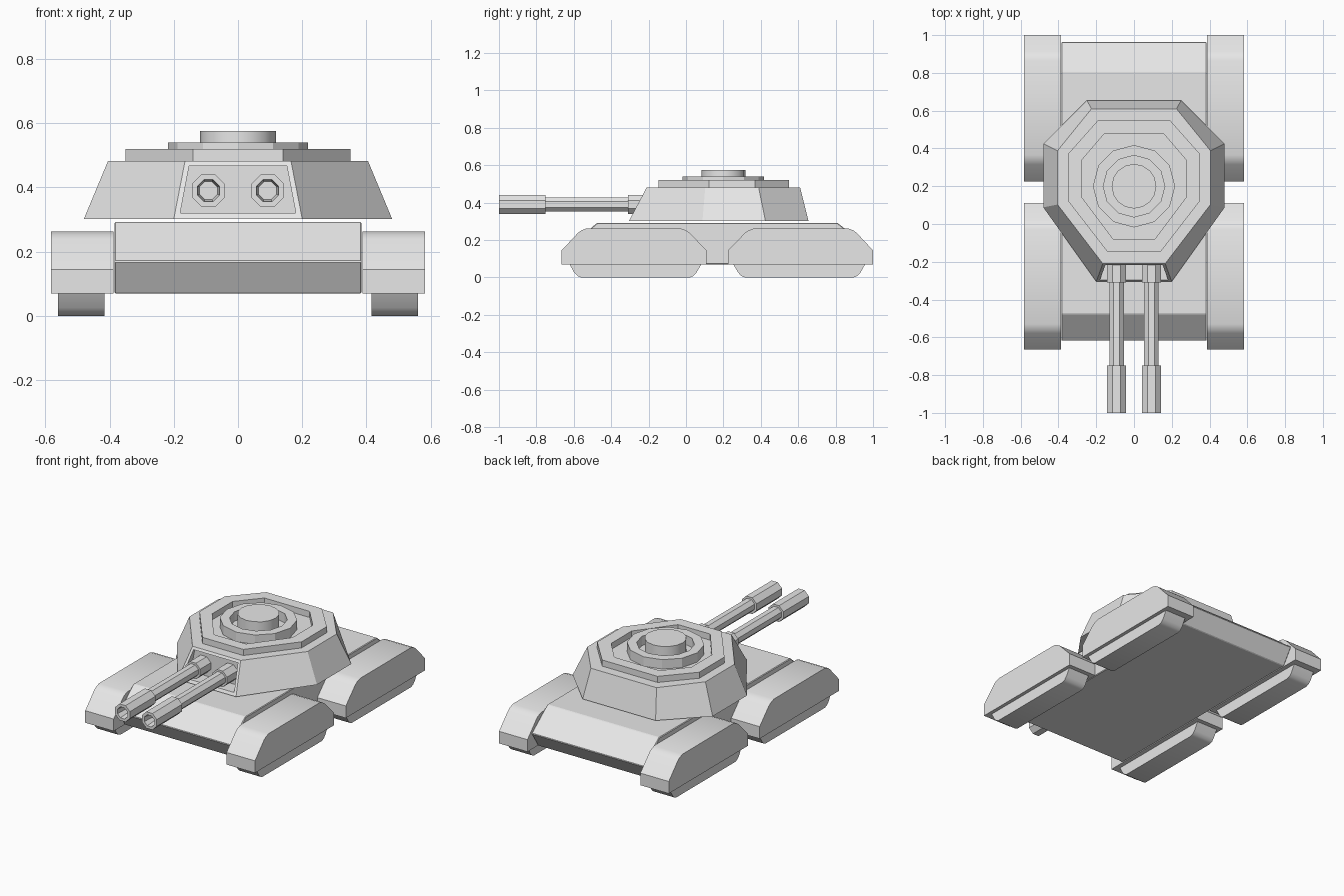
import bpy, bmesh, math

if "Cube" in bpy.data.objects:
    bpy.data.objects.remove(bpy.data.objects["Cube"])

paint = bpy.data.materials.new("light_grey")
paint.diffuse_color = (0.8, 0.8, 0.8, 1)
paint.use_nodes = True
paint.node_tree.nodes["Principled BSDF"].inputs["Base Color"].default_value = paint.diffuse_color


def finish(name, bm, smooth=0):
    bmesh.ops.recalc_face_normals(bm, faces=bm.faces[:])
    me = bpy.data.meshes.new(name)
    bm.to_mesh(me)
    bm.free()
    me.materials.append(paint)
    ob = bpy.data.objects.new(name, me)
    bpy.context.collection.objects.link(ob)
    if smooth:
        bpy.ops.object.select_all(action='DESELECT')
        ob.select_set(True)
        bpy.context.view_layer.objects.active = ob
        bpy.ops.object.shade_smooth_by_angle(angle=math.radians(smooth))
    return ob


def loft(name, rings, closed=False, smooth=0):
    """Skin matching point rings; cap the ends, or join last to first."""
    bm = bmesh.new()
    vs = [[bm.verts.new(p) for p in r] for r in rings]
    n = len(vs[0])
    pairs = list(zip(vs, vs[1:]))
    if closed:
        pairs.append((vs[-1], vs[0]))
    else:
        bm.faces.new(vs[0])
        bm.faces.new(vs[-1])
    for a, b in pairs:
        for i in range(n):
            j = (i + 1) % n
            bm.faces.new((a[i], a[j], b[j], b[i]))
    return finish(name, bm, smooth)


def side_prism(name, profile, x0, x1, smooth=0):
    return loft(name, [[(x, y, z) for y, z in profile] for x in (x0, x1)], smooth=smooth)


def bevel(ob, width):
    m = ob.modifiers.new("soft_edges", 'BEVEL')
    m.width, m.segments = width, 1


def octagon(z, xf, yf, xs, y1, y2, xb, yb):
    """Turret outline: front corners, side corners, back corners."""
    right = [(xf, yf), (xs, y1), (xs, y2), (xb, yb)]
    return [(x, y, z) for x, y in right] + [(-x, y, z) for x, y in reversed(right)]


def circle_z(z, r, n, cy=0.2):
    return [(r * math.cos(math.tau * i / n), cy + r * math.sin(math.tau * i / n), z)
            for i in range(n)]


def circle_y(y, r, cx, n=8, cz=0.39):
    return [(cx + r * math.cos(math.tau * (i + .5) / n), y,
             cz + r * math.sin(math.tau * (i + .5) / n)) for i in range(n)]


# Hull
hull = side_prism("hull", [(-0.56, 0.07), (-0.62, 0.17), (-0.475, 0.292),
                           (0.81, 0.292), (0.965, 0.17), (0.90, 0.07)], -0.385, 0.385)
bevel(hull, 0.004)

# Four fenders, each with a track pod beneath
fender = [(-0.665, 0.07), (-0.665, 0.145), (-0.578, 0.238), (-0.56, 0.252), (-0.53, 0.263),
          (-0.03, 0.263), (0.0, 0.252), (0.02, 0.238), (0.11, 0.145), (0.11, 0.07)]
track = [(-0.625, 0.075), (-0.597, 0.025), (-0.58, 0.008), (-0.56, 0.0),
         (0.02, 0.0), (0.04, 0.008), (0.055, 0.025), (0.085, 0.075)]
for end in ("front", "rear"):
    for side, s in (("left", -1), ("right", 1)):
        flip = (lambda y: y) if end == "front" else (lambda y: 0.335 - y)
        side_prism(f"{end}_{side}_fender", [(flip(y), z) for y, z in fender],
                   s * 0.387, s * 0.582, smooth=35)
        side_prism(f"{end}_{side}_track", [(flip(y), z) for y, z in track],
                   s * 0.415, s * 0.56, smooth=45)

# Turret body with a gun recess cut in the front
turret = loft("turret", [octagon(0.302, 0.2, -0.305, 0.48, 0.088, 0.425, 0.25, 0.655),
                         octagon(0.482, 0.165, -0.21, 0.405, 0.103, 0.388, 0.225, 0.61)])
trapezoid = [(-0.18, 0.32), (0.18, 0.32), (0.152, 0.467), (-0.152, 0.467)]
cutter = loft("recess_cutter", [[(x, y, z) for x, z in trapezoid] for y in (-0.5, -0.205)])
cutter.hide_render = True
cutter.hide_viewport = True
cut = turret.modifiers.new("recess", 'BOOLEAN')
cut.operation, cut.object, cut.solver = 'DIFFERENCE', cutter, 'EXACT'

# Raised rim on the turret roof
outer = (0.14, -0.148, 0.35, 0.123, 0.37, 0.19, 0.55)
inner = (0.11, -0.08, 0.275, 0.14, 0.34, 0.155, 0.48)
loft("roof_rim", [octagon(0.48, *outer), octagon(0.52, *outer),
                  octagon(0.52, *inner), octagon(0.48, *inner)], closed=True)

# Hatch ring and cap
loft("hatch_ring", [circle_z(z, r, 12) for z, r in
                    ((0.48, 0.218), (0.54, 0.218), (0.54, 0.163), (0.48, 0.163))], closed=True)
loft("hatch_cap", [circle_z(0.48, 0.118, 16), circle_z(0.575, 0.118, 16)], smooth=30)

# Twin guns: collar, barrel and hollow muzzle
for side, s in (("left", -1), ("right", 1)):
    x = s * 0.092
    loft(f"{side}_gun_collar", [circle_y(y, 0.054, x) for y in (-0.31, -0.2)])
    loft(f"{side}_barrel", [circle_y(y, 0.041, x) for y in (-0.76, -0.2)])
    loft(f"{side}_muzzle", [circle_y(y, r, x) for y, r in
                            ((-0.75, 0.03), (-0.75, 0.055), (-1.0, 0.055),
                             (-1.0, 0.037), (-0.93, 0.03))])
